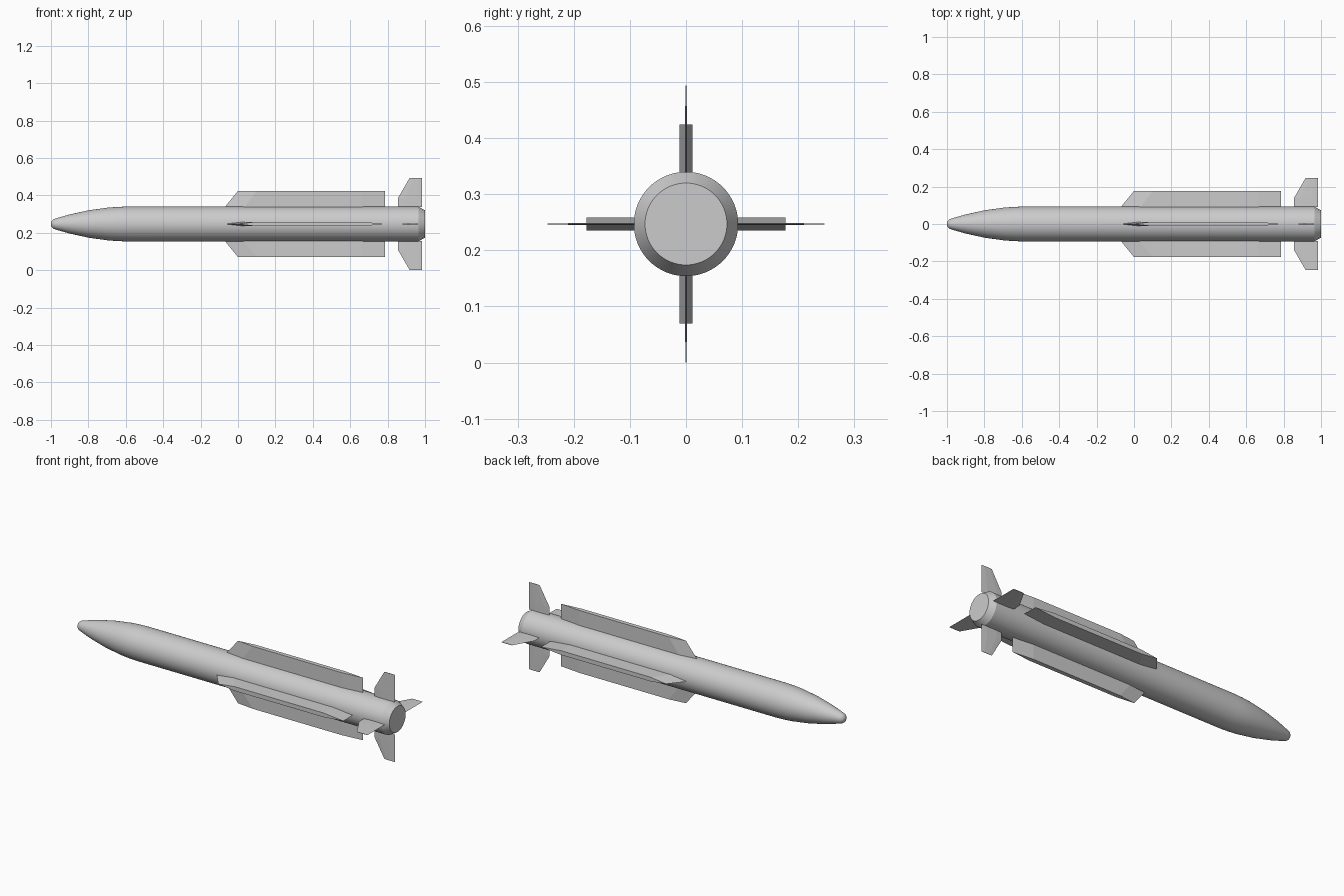
import bpy, bmesh, math
from mathutils import Matrix, Vector

cube = bpy.data.objects.get("Cube")
if cube:
    bpy.data.objects.remove(cube)

AXIS_Z = 0.247
RADIUS = 0.093

grey = bpy.data.materials.new("light_grey")
grey.use_nodes = True
COLOR = (0.6, 0.6, 0.6, 1)
grey.diffuse_color = COLOR
grey.node_tree.nodes["Principled BSDF"].inputs["Base Color"].default_value = COLOR


def finish(name, bm):
    bmesh.ops.recalc_face_normals(bm, faces=bm.faces)
    mesh = bpy.data.meshes.new(name)
    bm.to_mesh(mesh)
    bm.free()
    mesh.materials.append(grey)
    obj = bpy.data.objects.new(name, mesh)
    obj.location.z = AXIS_Z
    bpy.context.collection.objects.link(obj)
    return obj


def lathe(name, profile, steps=64):
    """Revolve (x, radius) points around the long axis."""
    bm = bmesh.new()
    verts = [bm.verts.new((x, 0, r)) for x, r in profile]
    edges = [bm.edges.new(pair) for pair in zip(verts, verts[1:])]
    bmesh.ops.spin(bm, geom=verts + edges, cent=(0, 0, 0), axis=(1, 0, 0),
                   angle=math.tau, steps=steps)
    bmesh.ops.remove_doubles(bm, verts=bm.verts, dist=1e-5)
    return finish(name, bm)


def blade(name, stations, angle):
    """Loft hexagonal sections: (radius, lead, thick start, thick end, trail, half thickness)."""
    bm = bmesh.new()
    rings = []
    for r, lead, a, b, trail, t in stations:
        outline = [(lead, 0), (a, t), (b, t), (trail, 0), (b, -t), (a, -t)]
        rings.append([bm.verts.new((x, y, r)) for x, y in outline])
    for low, high in zip(rings, rings[1:]):
        for i in range(6):
            j = (i + 1) % 6
            bm.faces.new((low[i], low[j], high[j], high[i]))
    bm.faces.new(rings[0])
    bm.faces.new(rings[-1])
    bm.transform(Matrix.Rotation(angle, 4, "X"))
    return finish(name, bm)


# Body: blunt tip, curved nose, straight tube, chamfered tail
profile = [(-1, 0), (-0.999, 0.01), (-0.994, 0.019), (-0.985, 0.026), (-0.97, 0.031),
           (-0.9, 0.051), (-0.8, 0.073), (-0.7, 0.087), (-0.65, 0.091), (-0.6, RADIUS),
           (0.965, RADIUS), (1, 0.073), (1, 0)]
body = lathe("body", profile)
bpy.context.view_layer.objects.active = body
body.select_set(True)
bpy.ops.object.shade_smooth_by_angle(angle=math.radians(25))

# Four long wings and four tail fins, one of each per quarter turn
wing = [(0.085, -0.075, 0.03, 0.66, 0.785, 0.012),
        (0.177, 0.0, 0.1, 0.66, 0.785, 0.012)]
fin = [(0.092, 0.855, 0.89, 0.95, 0.985, 0.002),
       (0.138, 0.855, 0.89, 0.95, 0.985, 0.002),
       (0.247, 0.918, 0.935, 0.965, 0.985, 0.001)]
for i, side in enumerate(("top", "front", "bottom", "back")):
    turn = i * math.pi / 2
    blade(side + "_wing", wing, turn)
    blade(side + "_tail_fin", fin, turn)
